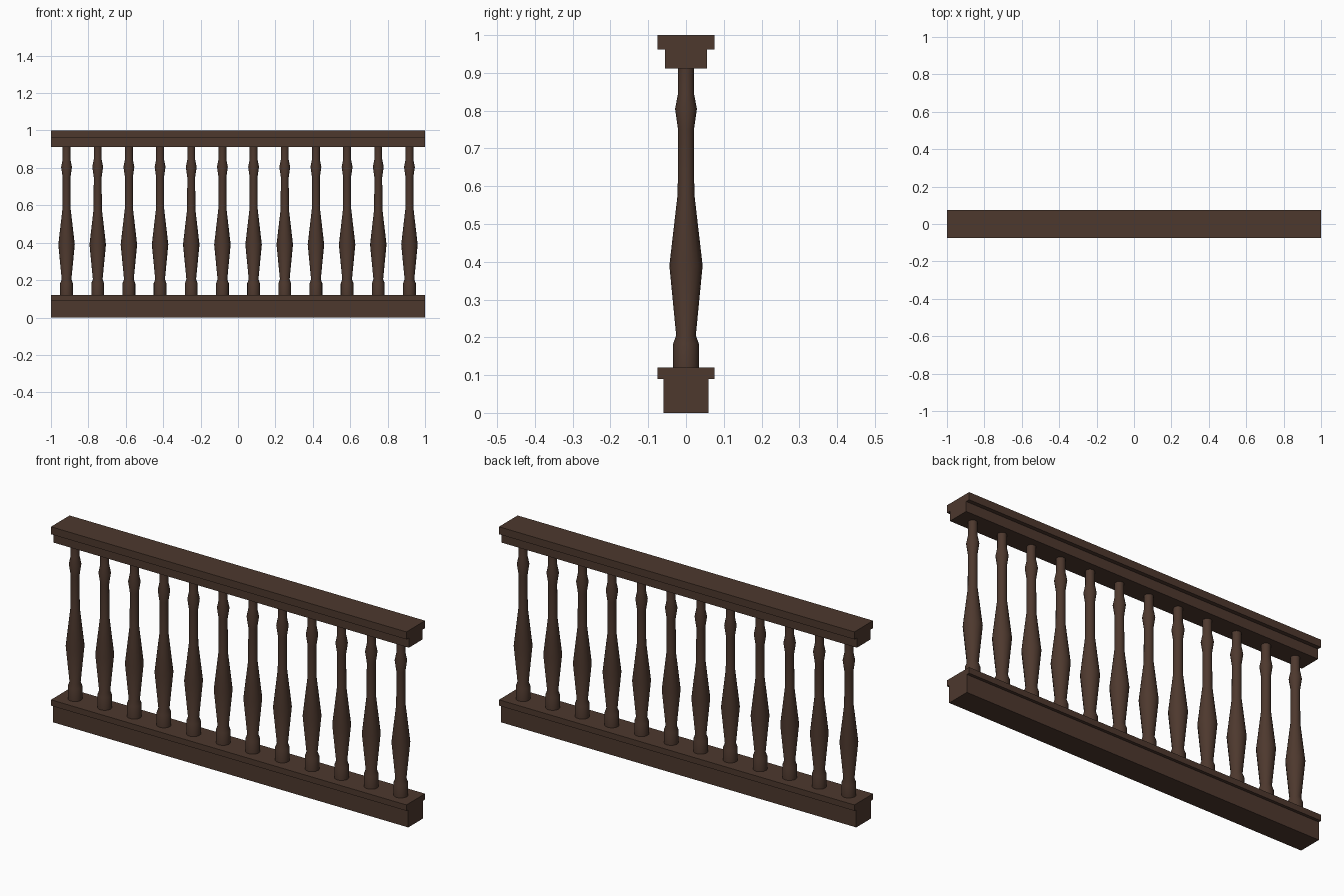
import bpy
import bmesh
import math
from mathutils import Matrix, Vector

cube = bpy.data.objects.get("Cube")
if cube:
    bpy.data.objects.remove(cube, do_unlink=True)

# Dark stained wood
BROWN = (0.075, 0.04, 0.027, 1)
wood = bpy.data.materials.new("dark_wood")
wood.use_nodes = True
wood.diffuse_color = BROWN
shader = wood.node_tree.nodes["Principled BSDF"]
shader.inputs["Base Color"].default_value = BROWN
shader.inputs["Roughness"].default_value = 0.6


def add_object(name, mesh):
    obj = bpy.data.objects.new(name, mesh)
    bpy.context.collection.objects.link(obj)
    return obj


def rail(name, half_depth, bottom, top):
    """Full-length rectangular board."""
    bm = bmesh.new()
    bmesh.ops.create_cube(bm, size=1)
    bmesh.ops.scale(bm, vec=(2, 2 * half_depth, top - bottom), verts=bm.verts)
    bmesh.ops.translate(bm, vec=(0, 0, (bottom + top) / 2), verts=bm.verts)
    mesh = bpy.data.meshes.new(name)
    bm.to_mesh(mesh)
    bm.free()
    mesh.materials.append(wood)
    return add_object(name, mesh)


def turned_mesh(name, profile, sides):
    """Revolve a (radius, height) profile around z and close both ends."""
    bm = bmesh.new()
    rings = []
    for radius, z in profile:
        point = Vector((radius, 0, z))
        rings.append([bm.verts.new(Matrix.Rotation(math.tau * i / sides, 3, "Z") @ point)
                      for i in range(sides)])
    for low, high in zip(rings, rings[1:]):
        for i in range(sides):
            j = (i + 1) % sides
            bm.faces.new((low[i], low[j], high[j], high[i]))
    bm.faces.new(rings[0][::-1])
    bm.faces.new(rings[-1])
    mesh = bpy.data.meshes.new(name)
    bm.to_mesh(mesh)
    bm.free()
    mesh.materials.append(wood)
    return mesh


# Bottom rail and handrail, each a wide board on a narrower one
rail("bottom_rail", 0.06, 0, 0.09)
rail("bottom_rail_cap", 0.075, 0.09, 0.12)
rail("handrail_support", 0.055, 0.912, 0.962)
rail("handrail_cap", 0.075, 0.962, 1)

# Turned baluster: foot, neck, belly, shaft, upper bead, top
PROFILE = [(0.034, 0.12), (0.034, 0.183), (0.026, 0.205), (0.044, 0.39),
           (0.022, 0.58), (0.021, 0.75), (0.029, 0.805), (0.021, 0.845),
           (0.021, 0.912)]
COUNT = 12
baluster_mesh = turned_mesh("baluster", PROFILE, 16)
spacing = 2 / COUNT

balusters = []
for n in range(COUNT):
    baluster = add_object(f"baluster_{n + 1}", baluster_mesh)
    baluster.location.x = (n + 0.5) * spacing - 1
    balusters.append(baluster)

# Smooth the turned sides while keeping the foot and end edges crisp
bpy.ops.object.select_all(action="DESELECT")
balusters[0].select_set(True)
bpy.context.view_layer.objects.active = balusters[0]
bpy.ops.object.shade_smooth_by_angle(angle=math.radians(30))
